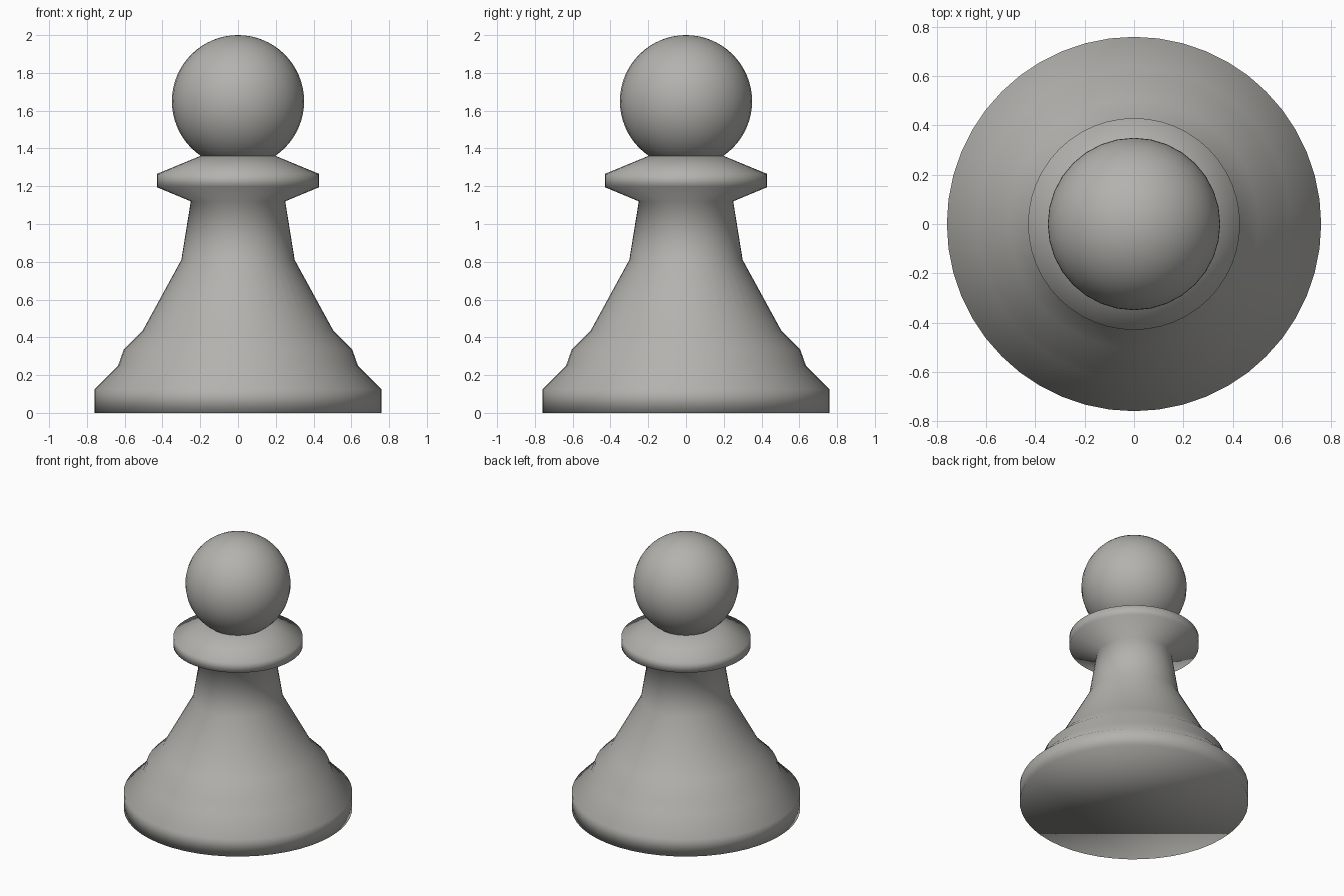
import bpy, bmesh, math

if "Cube" in bpy.data.objects:
    bpy.data.objects.remove(bpy.data.objects["Cube"])

SIDES = 48
grey = bpy.data.materials.new("warm_grey")
grey.diffuse_color = (0.45, 0.445, 0.42, 1)
grey.use_nodes = True
grey.node_tree.nodes["Principled BSDF"].inputs["Base Color"].default_value = grey.diffuse_color


def finish(obj):
    obj.data.materials.append(grey)
    for p in obj.data.polygons:
        p.use_smooth = True


def lathe(name, profile):
    """Revolve (radius, z) points around z and cap both ends."""
    bm = bmesh.new()
    rings = [[bm.verts.new((r * math.cos(2 * math.pi * i / SIDES),
                            r * math.sin(2 * math.pi * i / SIDES), z))
              for i in range(SIDES)] for r, z in profile]
    for a, b in zip(rings, rings[1:]):
        for i in range(SIDES):
            j = (i + 1) % SIDES
            bm.faces.new((a[i], a[j], b[j], b[i]))
    bm.faces.new(rings[0][::-1])
    bm.faces.new(rings[-1])
    mesh = bpy.data.meshes.new(name)
    bm.to_mesh(mesh)
    bm.free()
    obj = bpy.data.objects.new(name, mesh)
    bpy.context.collection.objects.link(obj)
    finish(obj)


# Turned body: base, stepped foot, stem and collar
lathe("body", [(0.76, 0), (0.76, 0.125), (0.635, 0.25), (0.605, 0.335),
               (0.505, 0.435), (0.30, 0.81), (0.25, 1.12),
               (0.43, 1.195), (0.43, 1.265), (0.20, 1.36)])

# Ball head
bpy.ops.mesh.primitive_uv_sphere_add(segments=32, ring_count=32, radius=0.35,
                                     location=(0, 0, 1.65))
head = bpy.context.object
head.name = "head"
finish(head)
